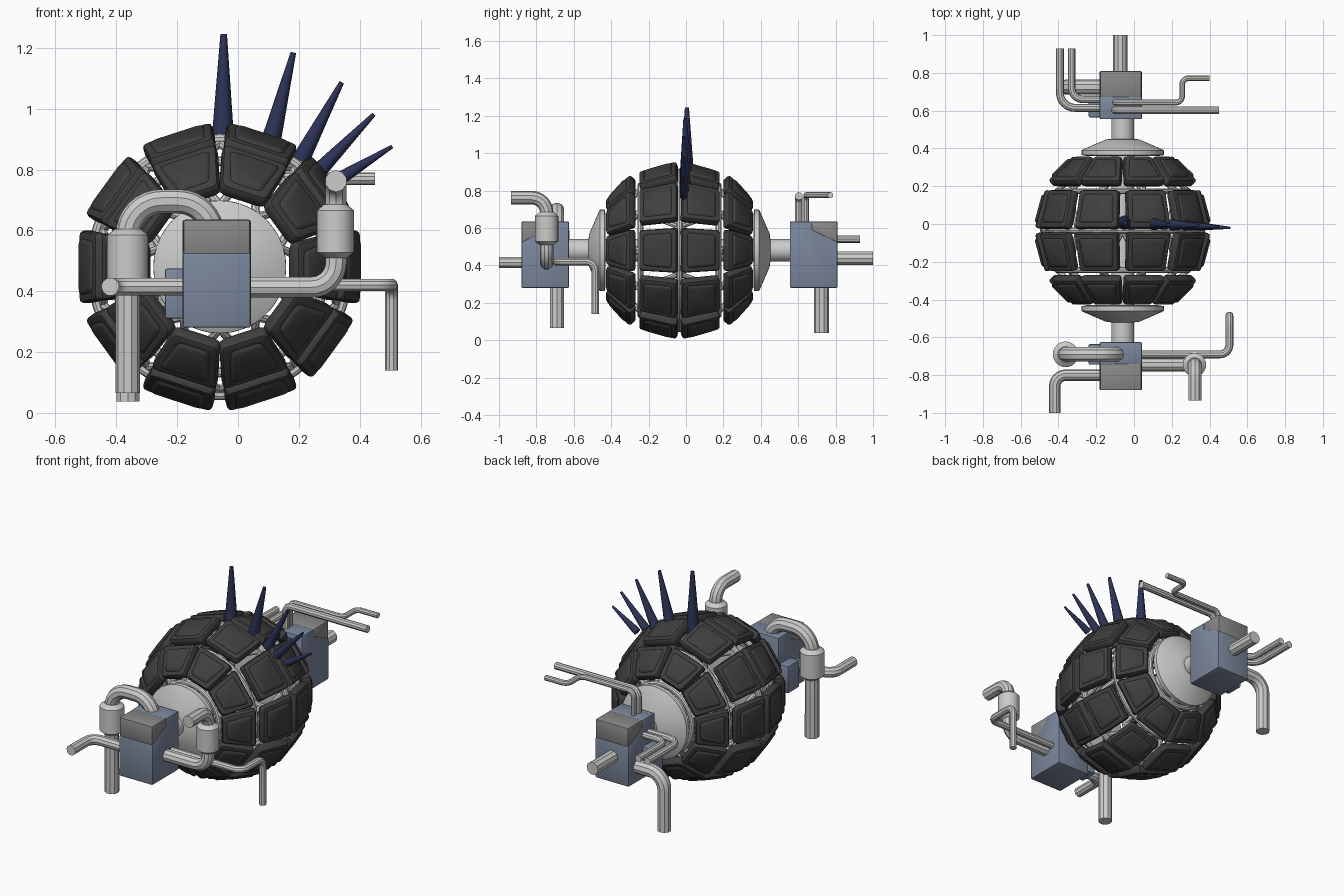
import bpy, bmesh, math
from mathutils import Vector, Matrix

if "Cube" in bpy.data.objects:
    bpy.data.objects.remove(bpy.data.objects["Cube"])

CX, CY, CZ = -0.06, -0.035, 0.48
C = Vector((CX, CY, CZ))


def mat(name, col):
    m = bpy.data.materials.new(name)
    m.diffuse_color = (*col, 1)
    m.use_nodes = True
    m.node_tree.nodes["Principled BSDF"].inputs["Base Color"].default_value = m.diffuse_color
    return m


LIGHT = mat("light_metal", (0.60, 0.60, 0.59))
BLUE = mat("slate_blue", (0.20, 0.245, 0.34))
GREY = mat("mid_grey", (0.25, 0.25, 0.25))
DARK = mat("dark_rubber", (0.05, 0.05, 0.05))
NAVY = mat("navy", (0.026, 0.033, 0.095))


def smooth(o, m, angle=35):
    o.data.materials.clear()
    o.data.materials.append(m)
    bpy.ops.object.select_all(action='DESELECT')
    o.select_set(True)
    bpy.context.view_layer.objects.active = o
    bpy.ops.object.shade_smooth_by_angle(angle=math.radians(angle))
    return o


def from_bm(name, bm, m, angle=35):
    bmesh.ops.recalc_face_normals(bm, faces=bm.faces[:])
    me = bpy.data.meshes.new(name)
    bm.to_mesh(me)
    bm.free()
    o = bpy.data.objects.new(name, me)
    bpy.context.collection.objects.link(o)
    return smooth(o, m, angle)


def loft(bm, rings):
    """Skin a list of closed point rings and cap both ends."""
    vs = [[bm.verts.new(p) for p in r] for r in rings]
    n = len(vs[0])
    for a, b in zip(vs, vs[1:]):
        for i in range(n):
            bm.faces.new((a[i], a[(i + 1) % n], b[(i + 1) % n], b[i]))
    bm.faces.new(vs[0])
    bm.faces.new(vs[-1])


def lathe(name, base, axis, profile, m, sides=24):
    """Profile of (radius, distance along axis)."""
    rot = Vector(axis).to_track_quat('Z', 'Y')
    bm = bmesh.new()
    loft(bm, [[Vector(base) + rot @ Vector((r * math.cos(t), r * math.sin(t), d))
               for t in (2 * math.pi * i / sides for i in range(sides))] for r, d in profile])
    return from_bm(name, bm, m)


def tube(name, pts, r, fillet=0.07):
    """Round pipe along straight legs with filleted corners."""
    pts = [Vector(p) for p in pts]
    path = [pts[0]]
    for a, b, c in zip(pts, pts[1:], pts[2:]):
        f = min(fillet, (a - b).length * 0.49, (c - b).length * 0.49)
        u, v = (a - b).normalized(), (c - b).normalized()
        o = b + (u + v) * f
        for i in range(9):
            t = math.pi / 2 * i / 8
            path.append(o - v * f * math.cos(t) - u * f * math.sin(t))
    path.append(pts[-1])
    cu = bpy.data.curves.new(name, 'CURVE')
    cu.dimensions = '3D'
    cu.bevel_depth, cu.bevel_resolution, cu.use_fill_caps = r, 3, True
    sp = cu.splines.new('POLY')
    sp.points.add(len(path) - 1)
    for p, q in zip(sp.points, path):
        p.co = (*q, 1)
    o = bpy.data.objects.new(name, cu)
    bpy.context.collection.objects.link(o)
    bpy.ops.object.select_all(action='DESELECT')
    o.select_set(True)
    bpy.context.view_layer.objects.active = o
    bpy.ops.object.convert(target='MESH')
    return smooth(bpy.context.object, LIGHT)


def sph(R, lat, lon):
    return C + R * Vector((math.cos(lat) * math.cos(lon), math.sin(lat), math.cos(lat) * math.sin(lon)))


# --- tread panels: two rows of ten on each half of the ball
def panel_row(name, side, lat, p, h, w_near, w_far):
    bm = bmesh.new()
    layers = [(0.008, -0.062), (0, -0.05), (0, -0.024), (0.004, -0.014), (0.012, -0.010),
              (0.026, -0.010), (0.032, -0.003), (0.038, 0)]
    for k in range(10):
        lon, la = math.radians(36 * k), side * math.radians(lat)
        d = sph(1, la, lon) - C
        t = Vector((-math.sin(lon), 0, math.cos(lon)))
        u = d.cross(t).normalized()
        if u.y * side < 0:
            u = -u
        rings = []
        for ins, z in layers:
            cs = [(-w_near + ins, -h + ins), (w_near - ins, -h + ins),
                  (w_far - ins, h - ins), (-w_far + ins, h - ins)]
            ring = []
            for i in range(4):
                c0, c1, c2 = (Vector(cs[(i + j) % 4]) for j in (-1, 0, 1))
                ring += [c1 + (c0 - c1).normalized() * 0.014,
                         c1 + ((c0 - c1).normalized() + (c2 - c1).normalized()) * 0.004,
                         c1 + (c2 - c1).normalized() * 0.014]
            rings.append([C + d * (p + z) + t * q.x + u * q.y for q in ring])
        loft(bm, rings)
    from_bm(name, bm, DARK, 40)


for s, tag in ((-1, "front"), (1, "back")):
    panel_row(tag + "_inner_panels", s, 15, 0.463, 0.104, 0.12, 0.108)
    panel_row(tag + "_outer_panels", s, 45.5, 0.475, 0.094, 0.112, 0.078)

# --- lattice frame under the panels: rings, diagonals and axle
for i, (lat, R, r) in enumerate([(0, 0.42, 0.018), (31, 0.405, 0.016), (-31, 0.405, 0.016),
                                 (60, 0.405, 0.016), (-60, 0.405, 0.016)]):
    la = math.radians(lat)
    bpy.ops.mesh.primitive_torus_add(location=(CX, CY + R * math.sin(la), CZ), rotation=(math.pi / 2, 0, 0),
                                     major_radius=R * math.cos(la), minor_radius=r,
                                     major_segments=60, minor_segments=10)
    bpy.context.object.name = "frame_ring_%d" % i
    smooth(bpy.context.object, LIGHT)

bm = bmesh.new()
for s in (-1, 1):
    for k in range(10):
        for l0, o0, l1, o1 in ((0, 18, 31, 0), (0, 18, 31, 36), (31, 0, 60, 18), (31, 0, 60, -18)):
            a = sph(0.405, s * math.radians(l0), math.radians(36 * k + o0))
            b = sph(0.405, s * math.radians(l1), math.radians(36 * k + o1))
            q = (b - a).to_track_quat('Z', 'Y').to_matrix().to_4x4()
            bmesh.ops.create_cone(bm, cap_ends=True, segments=8, radius1=0.014, radius2=0.014,
                                  depth=(b - a).length, matrix=Matrix.Translation((a + b) / 2) @ q)
from_bm("frame_diagonals", bm, LIGHT)
lathe("axle", (CX, CY - 0.62, CZ), (0, 1, 0), [(0.06, 0), (0.06, 1.24)], LIGHT)


# --- hub caps and gearboxes, mirrored front and back
def slab(name, yz, x0, x1, s, m):
    bm = bmesh.new()
    loft(bm, [[Vector((x, CY + s * y, z)) for y, z in yz] for x in (x0, x1)])
    bmesh.ops.recalc_face_normals(bm, faces=bm.faces[:])
    bmesh.ops.bevel(bm, geom=bm.edges[:], offset=0.007, segments=2, affect='EDGES', profile=0.5)
    from_bm(name, bm, m)


for s, tag in ((-1, "front"), (1, "back")):
    lathe(tag + "_hub_cap", (CX, CY, CZ), (0, s, 0),
          [(0.19, 0.395), (0.218, 0.40), (0.218, 0.425), (0.205, 0.432), (0.09, 0.482), (0.06, 0.486)], LIGHT, 40)
    slab(tag + "_gearbox", [(0.59, 0.28), (0.845, 0.28), (0.845, 0.525), (0.71, 0.59),
                            (0.71, 0.635), (0.59, 0.635)], -0.182, 0.042, s, BLUE)
    slab(tag + "_gearbox_cover", [(0.845, 0.52), (0.845, 0.635), (0.705, 0.635), (0.705, 0.585)],
         -0.18, 0.04, s, GREY)
    slab(tag + "_side_box", [(0.60, 0.31), (0.71, 0.31), (0.71, 0.475), (0.60, 0.475)], -0.24, -0.17, s, BLUE)

# --- front pipes
tube("front_exhaust", [(-0.362, -0.69, 0.065), (-0.362, -0.69, 0.695), (-0.085, -0.69, 0.695),
                       (-0.085, -0.69, 0.45)], 0.04, 0.11)
lathe("front_exhaust_can", (-0.362, -0.69, 0.42), (0, 0, 1),
      [(0.042, 0), (0.068, 0.02), (0.068, 0.165), (0.042, 0.185)], LIGHT)
tube("front_left_pipe", [(-0.12, -0.80, 0.415), (-0.42, -0.80, 0.415), (-0.42, -1.0, 0.415)], 0.03, 0.06)
tube("front_right_pipe", [(-0.02, -0.745, 0.413), (0.322, -0.745, 0.413), (0.322, -0.745, 0.762),
                          (0.322, -0.935, 0.762)], 0.036, 0.08)
lathe("front_right_can", (0.32, -0.745, 0.51), (0, 0, 1),
      [(0.038, 0), (0.062, 0.018), (0.062, 0.155), (0.038, 0.175)], LIGHT)
tube("front_thin_pipe", [(-0.02, -0.69, 0.42), (0.505, -0.69, 0.42), (0.505, -0.485, 0.42),
                         (0.505, -0.485, 0.14)], 0.021, 0.05)

# --- back pipes
tube("back_down_pipe", [(-0.12, 0.725, 0.375), (-0.362, 0.725, 0.375), (-0.362, 0.725, 0.038)], 0.04, 0.09)
tube("back_straight_pipe", [(-0.072, 0.75, 0.437), (-0.072, 1.0, 0.437)], 0.038)
tube("back_side_pipe_outer", [(-0.12, 0.615, 0.54), (-0.392, 0.615, 0.54), (-0.392, 0.93, 0.54)], 0.021, 0.08)
tube("back_side_pipe_inner", [(-0.12, 0.66, 0.54), (-0.33, 0.66, 0.54), (-0.33, 0.93, 0.54)], 0.02, 0.06)
tube("back_top_pipe", [(-0.10, 0.603, 0.58), (-0.10, 0.603, 0.77), (0.45, 0.603, 0.77)], 0.021, 0.04)
tube("back_top_step_pipe", [(-0.10, 0.643, 0.58), (-0.10, 0.643, 0.775), (0.255, 0.643, 0.775),
                            (0.255, 0.772, 0.775), (0.40, 0.772, 0.775)], 0.016, 0.035)

# --- crest of spikes: base x, z, tip x, z, base radius, y of base and tip
for i, (x0, z0, x1, z1, r, y0, y1) in enumerate([
        (-0.05, 0.87, -0.047, 1.245, 0.04, 0.005, 0.005), (0.105, 0.88, 0.182, 1.185, 0.034, 0, -0.005),
        (0.205, 0.83, 0.341, 1.087, 0.03, -0.005, -0.01), (0.27, 0.80, 0.447, 0.982, 0.026, -0.01, -0.015),
        (0.335, 0.77, 0.507, 0.876, 0.022, -0.012, -0.02)]):
    a, b = Vector((x0, y0, z0)), Vector((x1, y1, z1))
    L = (b - a).length
    lathe("spike_%d" % (i + 1), a, b - a, [(r, 0), (r * 0.92, 0.03), (r * 0.27, L)], NAVY, 12)
